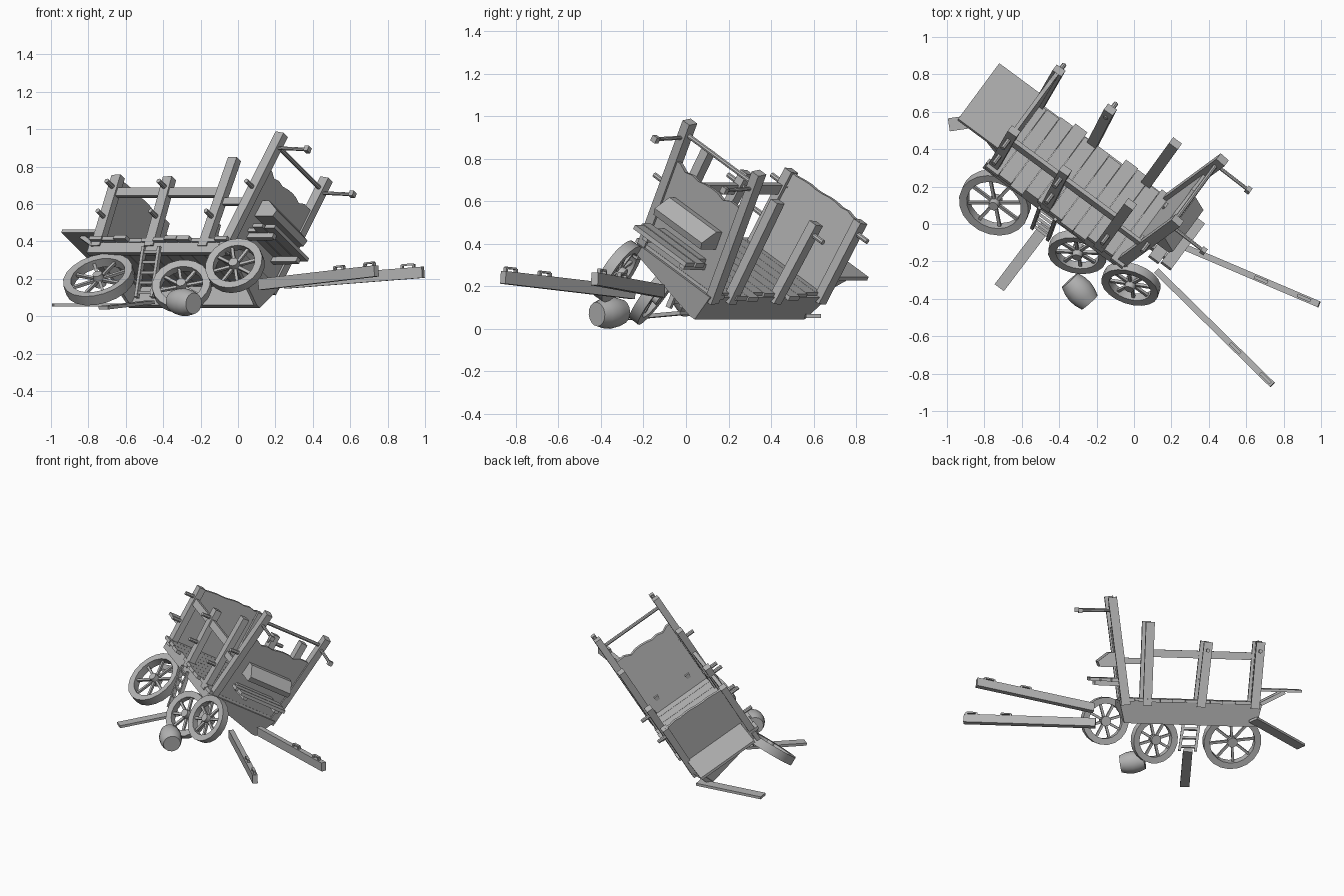
import bpy, bmesh, math, random
from mathutils import Vector, Matrix

random.seed(4)
if "Cube" in bpy.data.objects:
    bpy.data.objects.remove(bpy.data.objects["Cube"], do_unlink=True)

wood = bpy.data.materials.new("weathered grey wood")
wood.use_nodes = True
GREY = (0.45, 0.45, 0.45, 1)
wood.diffuse_color = GREY
wood.node_tree.nodes["Principled BSDF"].inputs["Base Color"].default_value = GREY

# Tilted wagon frame: columns are forward, left and up
FWD = Vector((0.804, -0.594, 0)).normalized()
LEFT = Vector((0.51, 0.69, -0.51))
LEFT = (LEFT - FWD * LEFT.dot(FWD)).normalized()
UP = FWD.cross(LEFT)
WAGON = Matrix((FWD, LEFT, UP)).transposed().to_4x4()
WORLD = Matrix.Identity(4)
RIGHT_SIDE, LEFT_SIDE = -0.365, 0.105


def finish(name, bm, matrix=WAGON, smooth=False):
    bmesh.ops.recalc_face_normals(bm, faces=bm.faces)
    mesh = bpy.data.meshes.new(name)
    bm.to_mesh(mesh)
    bm.free()
    ob = bpy.data.objects.new(name, mesh)
    bpy.context.collection.objects.link(ob)
    ob.matrix_world = matrix
    mesh.materials.append(wood)
    if smooth:
        bpy.ops.object.select_all(action='DESELECT')
        bpy.context.view_layer.objects.active = ob
        ob.select_set(True)
        bpy.ops.object.shade_smooth_by_angle(angle=math.radians(35))


def axis_matrix(p, z, side):
    z = Vector(z).normalized()
    x = Vector(side)
    x = (x - z * x.dot(z)).normalized()
    return Matrix.Translation(p) @ Matrix((x, z.cross(x), z)).transposed().to_4x4()


def add_beam(bm, a, b, w, h, side=(0, 1, 0)):
    """Square bar from a to b, w wide along side and h across it."""
    a, b = Vector(a), Vector(b)
    m = axis_matrix((a + b) / 2, b - a, side) @ Matrix.Diagonal((w, h, (b - a).length, 1))
    bmesh.ops.create_cube(bm, size=1, matrix=m)


def add_rod(bm, a, b, r, r2=None, sides=8):
    a, b = Vector(a), Vector(b)
    side = (0.3, 0.9, 0.2) if abs((b - a).normalized().y) < 0.8 else (1, 0, 0)
    bmesh.ops.create_cone(bm, cap_ends=True, segments=sides, radius1=r, radius2=r2 or r,
                          depth=(b - a).length, matrix=axis_matrix((a + b) / 2, b - a, side))


def beam(name, a, b, w, h, side=(0, 1, 0), matrix=WAGON):
    bm = bmesh.new()
    add_beam(bm, a, b, w, h, side)
    finish(name, bm, matrix)


def prism(name, points, offset):
    bm = bmesh.new()
    face = bm.faces.new([bm.verts.new(p) for p in points])
    res = bmesh.ops.extrude_face_region(bm, geom=[face])
    bmesh.ops.translate(bm, vec=offset, verts=[v for v in res["geom"] if isinstance(v, bmesh.types.BMVert)])
    finish(name, bm)


def lathe(bm, profile, matrix, steps):
    """Turn a closed (radius, height) profile around z."""
    vs = [bm.verts.new((r, 0, z)) for r, z in profile]
    es = [bm.edges.new((vs[i], vs[i - 1])) for i in range(len(vs))]
    bmesh.ops.spin(bm, geom=vs + es, cent=(0, 0, 0), axis=(0, 0, 1), angle=math.tau, steps=steps)
    bmesh.ops.remove_doubles(bm, verts=bm.verts, dist=0.0005)
    bmesh.ops.transform(bm, matrix=matrix, verts=bm.verts)


# Underframe: deep left beam, shallow right beam, triangular end panels
prism("left_beam", [(-0.8, 0.035, 0.09), (0.07, 0.035, 0.09), (0.11, 0.085, 0.24), (-0.83, 0.085, 0.24)],
      (0, 0.03, 0))
beam("right_beam", (-0.83, -0.365, 0.205), (0.1, -0.365, 0.205), 0.03, 0.07)
for label, low, high in (("front", 0.05, 0.09), ("rear", -0.79, -0.815)):
    prism(f"{label}_end_panel", [(high, -0.38, 0.24), (high, 0.11, 0.24), (low, 0.06, 0.09), (low, 0.03, 0.09),
                                 (high, -0.38, 0.2)], (0.02, 0, 0))

# Uneven floor boards laid across the wagon
bm = bmesh.new()
for i in range(11):
    f = -0.78 + i * 0.083
    add_beam(bm, (f, -0.4 + random.uniform(-.02, .02), 0.245), (f, 0.125 + random.uniform(-.035, .02), 0.245),
             0.081, 0.022, (1, 0, 0))
finish("floor_boards", bm)

# Posts: base and top along the wagon, top height, peg heights on each side
for label, f0, f1, top, pegs_right, pegs_left in (
        ("front", 0.065, 0.177, 0.915, (0.575,), ()),
        ("front_middle", -0.075, -0.078, 0.76, (0.39,), ()),
        ("rear_middle", -0.43, -0.465, 0.64, (0.575, 0.39), (0.585,)),
        ("rear", -0.785, -0.81, 0.65, (0.575, 0.39), (0.59,))):
    for side, l, out, pegs in (("right", RIGHT_SIDE, -1, pegs_right), ("left", LEFT_SIDE, 1, pegs_left)):
        base, tip = Vector((f0, l, 0.21)), Vector((f1, l, top))
        beam(f"{label}_post_{side}", base, tip, 0.045, 0.058)
        for n, u in enumerate(pegs):
            p = base.lerp(tip, (u - 0.21) / (top - 0.21))
            bm = bmesh.new()
            add_rod(bm, p - Vector((0, out * 0.03, 0)), p + Vector((0, out * 0.085, 0)), 0.013)
            finish(f"{label}_peg_{side}_{n + 1}", bm)

beam("right_side_rail", (-0.82, RIGHT_SIDE, 0.55), (-0.05, RIGHT_SIDE, 0.55), 0.025, 0.05)
beam("right_short_rail", (-0.07, RIGHT_SIDE, 0.495), (0.12, RIGHT_SIDE, 0.495), 0.02, 0.04)


# End walls with splintered top edges
def end_wall(name, f0, f1, height, jag):
    def at(l, u):
        return (f0 + (f1 - f0) * (u - 0.22) / 0.4, l, u)
    pts = [at(RIGHT_SIDE, 0.22), at(LEFT_SIDE, 0.22)]
    for i in range(12):
        l = LEFT_SIDE + (RIGHT_SIDE - LEFT_SIDE) * i / 11
        pts.append(at(l, height + random.uniform(-jag, jag)))
    prism(name, pts, (0.022, 0, 0))


end_wall("front_wall", 0.06, 0.125, 0.7, 0.013)
end_wall("rear_wall", -0.8, -0.82, 0.65, 0.009)

# Front crossbar and the two forward arms with end blocks
bm = bmesh.new()
add_rod(bm, (0.165, RIGHT_SIDE, 0.85), (0.165, LEFT_SIDE, 0.85), 0.012)
finish("front_crossbar", bm)
for side, l in (("right", RIGHT_SIDE), ("left", LEFT_SIDE)):
    bm = bmesh.new()
    add_rod(bm, (0.15, l, 0.83), (0.385, l, 0.82), 0.01)
    add_beam(bm, (0.37, l, 0.82), (0.398, l, 0.82), 0.03, 0.03)
    finish(f"front_arm_{side}", bm)

# Driver's box with a sloping lid, footboard and supports
prism("driver_box", [(0.1, -0.285, 0.455), (0.24, -0.285, 0.455), (0.255, -0.285, 0.49),
                     (0.18, -0.285, 0.55), (0.115, -0.285, 0.55)], (0, 0.32, 0))
bm = bmesh.new()
for i in range(3):
    f = 0.125 + i * 0.073
    add_beam(bm, (f, -0.29 + random.uniform(-.04, .02), 0.372), (f, 0.04 + random.uniform(-.04, .03), 0.372),
             0.066, 0.022, (1, 0, 0))
for l in (-0.25, 0.0):
    add_beam(bm, (0.07, l, 0.345), (0.27, l, 0.348), 0.03, 0.03)
finish("footboard", bm)

# Lowered tailgate on slanted braces
beam("tailgate", (-1.09, -0.113, 0.335), (-0.8, -0.113, 0.335), 0.43, 0.018)
for side, l in (("right", -0.28), ("left", 0.06)):
    beam(f"tailgate_brace_{side}", (-0.82, l, 0.24), (-0.98, l, 0.325), 0.025, 0.025)


# Loose spoked wheels
def wheel(name, center, normal, r, half):
    m = axis_matrix(center, normal, (1, 0.2, 0))
    bm = bmesh.new()
    lathe(bm, [(r, -half), (r, half), (r - .042, half - .003), (r - .042, .003 - half)], m, 20)
    for i in range(8):
        a = math.tau * i / 8
        d = Vector((math.cos(a), math.sin(a), 0))
        add_beam(bm, m @ (d * 0.02), m @ (d * (r - 0.036)), 0.016, 0.016, normal)
    add_rod(bm, m @ Vector((0, 0, -.035)), m @ Vector((0, 0, .038)), 0.034, 0.026, 12)
    finish(name, bm, WORLD, True)


wheel("rear_wheel", (-0.743, 0.115, 0.197), (-0.25, -0.55, 0.797), 0.192, 0.03)
wheel("middle_wheel", (-0.3, -0.15, 0.16), (-0.15, -0.79, 0.6), 0.158, 0.026)
wheel("front_wheel", (-0.016, -0.32, 0.27), (-0.27, -0.79, 0.55), 0.158, 0.026)

# Fallen barrel
bm = bmesh.new()
lathe(bm, [(0, -.08), (.057, -.08), (.07, -.04), (.075, 0), (.07, .04), (.057, .08), (0, .08)],
      axis_matrix((-0.29, -0.36, 0.075), (0.66, -0.74, -0.08), (0, 0, 1)), 16)
finish("barrel", bm, WORLD, True)

# Ladder hanging below the right side
bm = bmesh.new()
top, foot = Vector((-0.46, 0.06, 0.37)), Vector((-0.5, -0.05, 0.1))
for s in (-0.052, 0.052):
    add_beam(bm, top + FWD * s, foot + FWD * s, 0.018, 0.026, FWD)
for i in range(5):
    p = top.lerp(foot, (i + 0.5) / 5)
    add_beam(bm, p - FWD * 0.05, p + FWD * 0.05, 0.016, 0.016, (0, 0, 1))
finish("ladder", bm, WORLD)

# Planks lying on the ground
beam("loose_plank_right", (-0.72, -0.34, 0.045), (-0.47, -0.01, 0.075), 0.018, 0.062, (0, 0, 1), WORLD)
beam("loose_plank_rear", (-0.99, 0.53, 0.06), (-0.52, 0.6, 0.06), 0.018, 0.07, (0, 0, 1), WORLD)

# Pulling shafts with small staples on top
for side, a, b, spots in (("left", (0.25, -0.115, 0.177), (0.99, -0.43, 0.235), (0.58, 0.89)),
                          ("right", (0.12, -0.25, 0.17), (0.74, -0.86, 0.242), (0.68, 0.94))):
    a, b = Vector(a), Vector(b)
    beam(f"shaft_{side}", a, b, 0.06, 0.034, (0, 0, 1), WORLD)
    along, rise = (b - a).normalized(), Vector((0, 0, 0.047))
    bm = bmesh.new()
    for t in spots:
        p = a.lerp(b, t)
        q0, q1 = p - along * 0.033, p + along * 0.033
        add_beam(bm, q0 + rise, q1 + rise, 0.01, 0.018, (0, 0, 1))
        for q in (q0, q1):
            add_beam(bm, q + rise * 0.4, q + rise, 0.012, 0.018, along)
    finish(f"shaft_staples_{side}", bm, WORLD)
